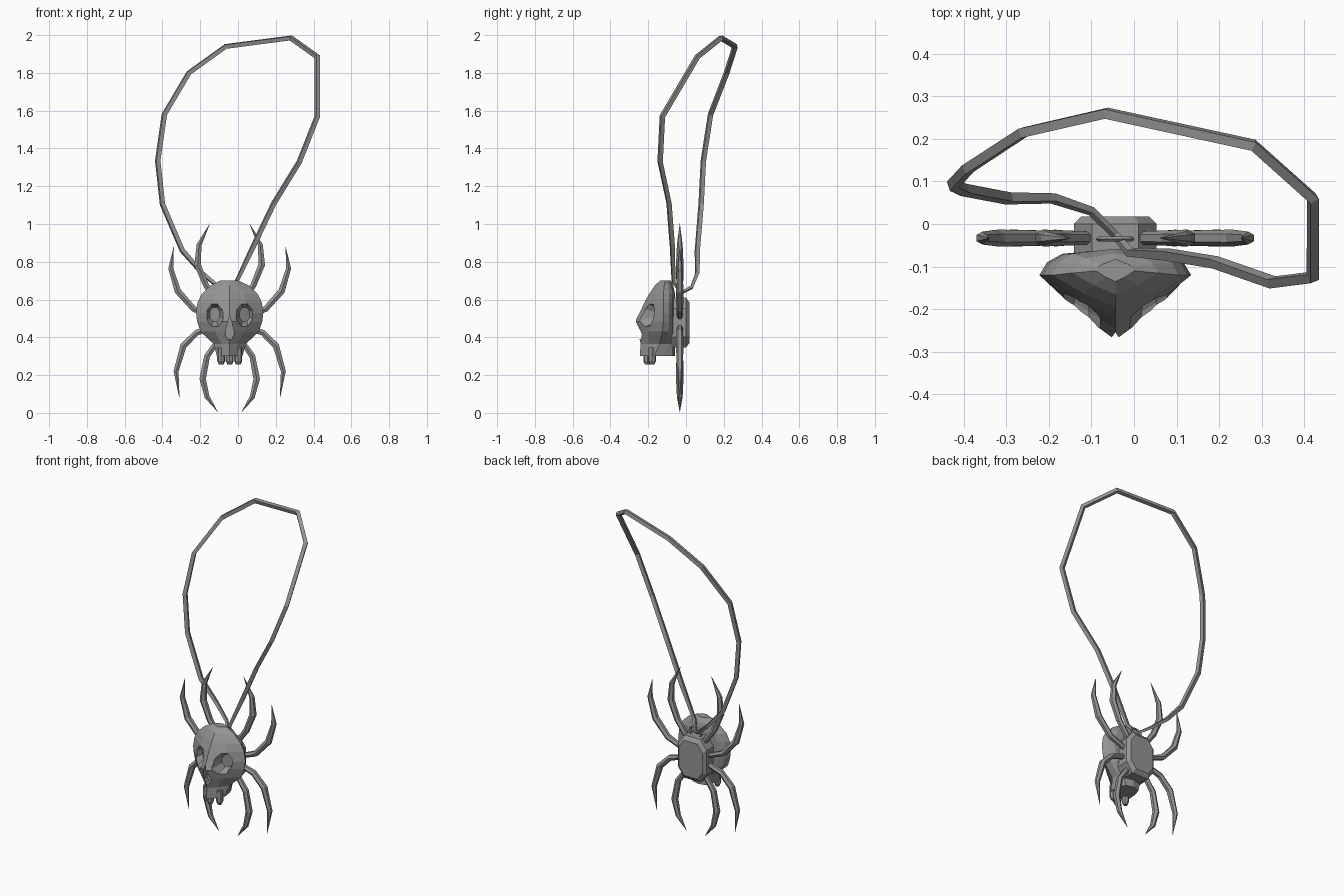
import bpy, bmesh, math
from mathutils import Matrix, Vector

cube = bpy.data.objects.get("Cube")
if cube:
    bpy.data.objects.remove(cube, do_unlink=True)

CX = -0.044          # centre line of the pendant
LEG_Y = -0.033

metal = bpy.data.materials.new("grey_metal")
metal.use_nodes = True
GREY = (0.3, 0.3, 0.3, 1)
metal.diffuse_color = GREY
metal.node_tree.nodes["Principled BSDF"].inputs["Base Color"].default_value = GREY


def add_mesh(name, bm):
    bmesh.ops.recalc_face_normals(bm, faces=bm.faces)
    mesh = bpy.data.meshes.new(name)
    bm.to_mesh(mesh)
    bm.free()
    mesh.materials.append(metal)
    ob = bpy.data.objects.new(name, mesh)
    bpy.context.collection.objects.link(ob)
    return ob


def loft(name, rings):
    """Skin a stack of equal rings and cap both ends."""
    bm = bmesh.new()
    rows = [[bm.verts.new(p) for p in ring] for ring in rings]
    n = len(rows[0])
    for a, b in zip(rows, rows[1:]):
        for i in range(n):
            j = (i + 1) % n
            bm.faces.new((a[i], a[j], b[j], b[i]))
    bm.faces.new(rows[0])
    bm.faces.new(rows[-1])
    return add_mesh(name, bm)


def tube(name, points, radii, depth, res, closed=False):
    """Faceted tube along a path, converted to a mesh."""
    cu = bpy.data.curves.new(name, "CURVE")
    cu.dimensions = "3D"
    cu.bevel_depth = depth
    cu.bevel_resolution = res
    cu.use_fill_caps = True
    sp = cu.splines.new("POLY")
    sp.points.add(len(points) - 1)
    for pt, co, r in zip(sp.points, points, radii):
        pt.co = (*co, 1)
        pt.radius = r
    sp.use_cyclic_u = closed
    sp.use_smooth = False
    cu.materials.append(metal)
    ob = bpy.data.objects.new(name, cu)
    bpy.context.collection.objects.link(ob)
    bpy.ops.object.select_all(action="DESELECT")
    ob.select_set(True)
    bpy.context.view_layer.objects.active = ob
    bpy.ops.object.convert(target="MESH")
    return bpy.context.view_layer.objects.active


def carve(target, cutter):
    mod = target.modifiers.new("carve", "BOOLEAN")
    mod.operation = "DIFFERENCE"
    mod.solver = "EXACT"
    mod.object = cutter
    bpy.context.view_layer.objects.active = target
    bpy.ops.object.modifier_apply(modifier=mod.name)
    bpy.data.objects.remove(cutter, do_unlink=True)


# Skull: wedge-shaped sections given as height, half width, front, side, back
sections = [
    (0.30, 0.068, -0.245, -0.17, -0.07),
    (0.365, 0.085, -0.24, -0.14, -0.07),
    (0.43, 0.155, -0.255, -0.125, -0.07),
    (0.485, 0.173, -0.272, -0.12, -0.07),
    (0.53, 0.178, -0.245, -0.12, -0.07),
    (0.585, 0.17, -0.22, -0.12, -0.07),
    (0.63, 0.148, -0.195, -0.12, -0.07),
    (0.675, 0.10, -0.165, -0.115, -0.08),
    (0.702, 0.045, -0.135, -0.11, -0.095),
]
rings = []
for z, w, f, s, b in sections:
    half = [(0.5 * w, f + 0.42 * (s - f)), (w, s), (0.9 * w, s + 0.6 * (b - s)), (0.7 * w, b)]
    outline = [(0, f)] + half + [(0, b + 0.012)] + [(-x, y) for x, y in reversed(half)]
    rings.append([(CX + x, y, z) for x, y in outline])
skull = loft("skull", rings)

# Eye sockets: tapered eight-sided hollows with slanted floors
for side in (-1, 1):
    hole = []
    for depth, size in ((-0.10, 1.25), (0.0, 1.0), (0.045, 0.62)):
        ring = []
        for i in range(8):
            a = math.tau * (i + 0.5) / 8
            x = side * 0.079 + 0.046 * size * math.cos(a)
            y = -0.195 + depth + 0.6 * (abs(x) - 0.079)
            ring.append((CX + x, y, 0.521 + 0.066 * size * math.sin(a)))
        hole.append(ring)
    carve(skull, loft("eye_cutter", hole))

# Nose: teardrop hollow
drop = [(0, 0.515), (0.018, 0.45), (0.025, 0.415), (0.012, 0.392),
        (-0.012, 0.392), (-0.025, 0.415), (-0.018, 0.45)]
carve(skull, loft("nose_cutter", [[(CX + x, y, z) for x, z in drop] for y in (-0.35, -0.205)]))

# Teeth: three blunt pegs under the jaw
for name, x, y in (("right", -0.045, -0.18), ("middle", 0, -0.205), ("left", 0.045, -0.18)):
    peg = []
    for z, r in ((0.345, 0.021), (0.275, 0.021), (0.255, 0.012)):
        peg.append([(CX + x + r * math.cos(math.tau * i / 8),
                     y + r * math.sin(math.tau * i / 8), z) for i in range(8)])
    loft(name + "_tooth", peg)

# Body: long octagonal plate with a bevelled back
oct_half = [(0.097, 0.075), (0.055, 0.132)]
oct_top = oct_half + [(-x, z) for x, z in reversed(oct_half)]
octagon = oct_top + [(-x, -z) for x, z in oct_top]
loft("body", [[(CX + x * k, y, 0.478 + z * k) for x, z in octagon]
              for y, k in ((-0.08, 1), (0.0, 1), (0.018, 0.82))])

# Legs: four curved, pointed legs mirrored across the centre line
legs = {
    "upper_outer": [(0.08, 0.505), (0.19, 0.55), (0.275, 0.645), (0.312, 0.765), (0.296, 0.88)],
    "upper_inner": [(0.05, 0.57), (0.125, 0.675), (0.17, 0.785), (0.162, 0.89), (0.105, 1.002)],
    "lower_outer": [(0.08, 0.455), (0.175, 0.425), (0.245, 0.355), (0.284, 0.22), (0.266, 0.078)],
    "lower_inner": [(0.05, 0.40), (0.12, 0.30), (0.143, 0.18), (0.12, 0.085), (0.063, 0.005)],
}
for name, path in legs.items():
    for label, side in (("left", 1), ("right", -1)):
        pts = [(CX + side * x, LEG_Y, z) for x, z in path]
        tube(f"{name}_{label}_leg", pts, (0.8, 0.95, 1.05, 0.8, 0.03), 0.019, 1)

# Hanging ring on top of the body
ring_pts = [(CX + 0.04 * math.cos(math.tau * i / 10), -0.035,
             0.63 + 0.035 * math.sin(math.tau * i / 10)) for i in range(10)]
tube("hanging_ring", ring_pts, [1] * 10, 0.006, 0, True)

# Neck cord: closed four-sided loop
cord = [
    (-0.045, -0.025, 0.635), (-0.10, 0.03, 0.665), (-0.19, 0.06, 0.74), (-0.295, 0.06, 0.86),
    (-0.40, 0.08, 1.105), (-0.425, 0.092, 1.335), (-0.39, 0.13, 1.58), (-0.26, 0.215, 1.80),
    (-0.065, 0.26, 1.94), (0.28, 0.185, 1.985), (0.42, 0.06, 1.885), (0.42, -0.125, 1.57),
    (0.325, -0.137, 1.33), (0.19, -0.09, 1.11), (0.08, -0.072, 0.88), (-0.01, -0.066, 0.69),
]
tube("neck_cord", cord, [0.6, 0.7, 0.85] + [1] * 12 + [0.75], 0.016, 0, True)
